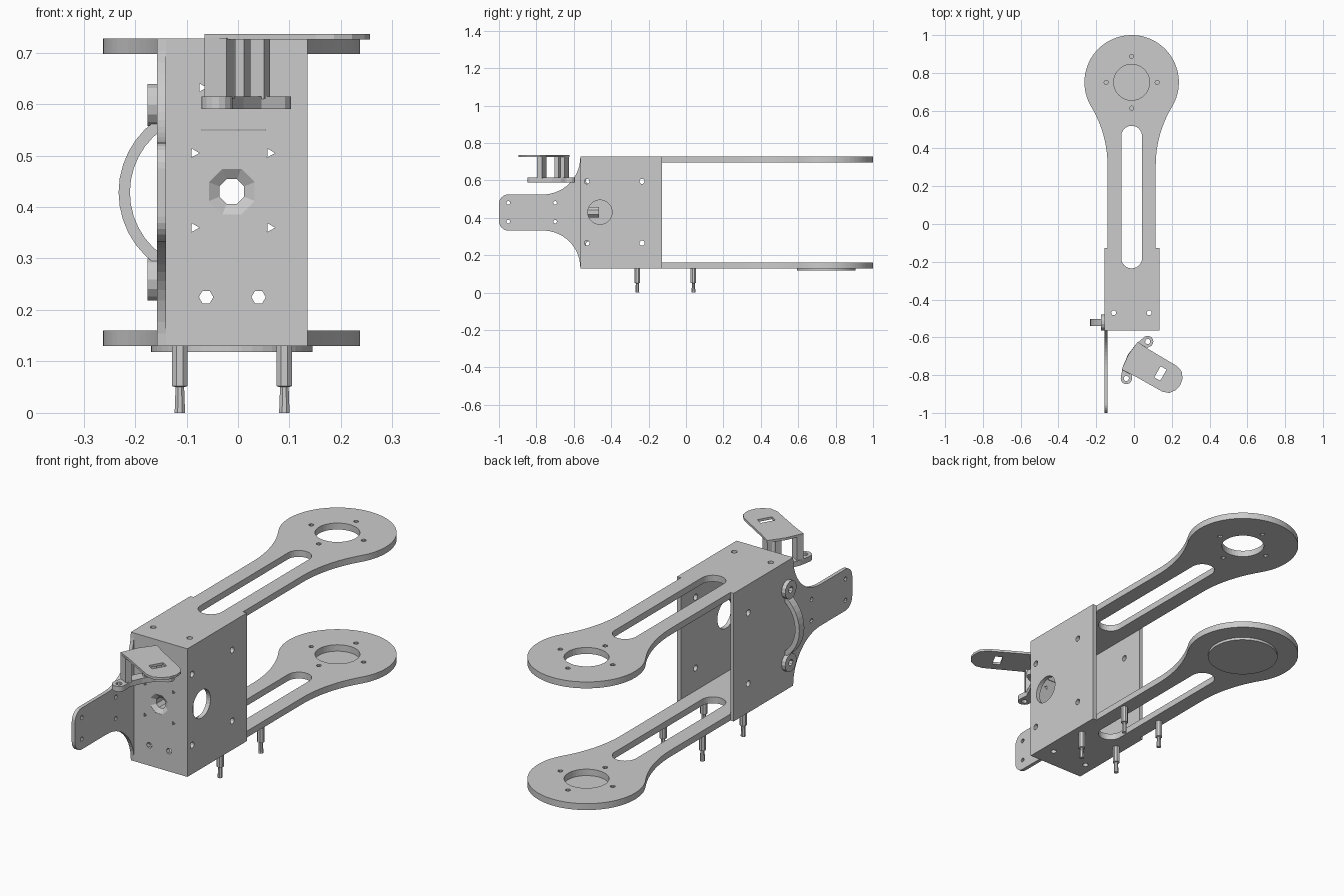
import bpy, bmesh
from math import sin, cos, pi, hypot, atan2, radians
from mathutils import Matrix, Vector

if "Cube" in bpy.data.objects:
    bpy.data.objects.remove(bpy.data.objects["Cube"])


def frame(x, y, z, o=(0, 0, 0)):
    m = Matrix((x, y, z)).transposed().to_4x4()
    m.translation = Vector(o)
    return m


TOP = frame((1, 0, 0), (0, 1, 0), (0, 0, 1))        # outline in x,y  depth z
SIDE = frame((0, 1, 0), (0, 0, 1), (1, 0, 0))       # outline in y,z  depth x
FRONT = frame((1, 0, 0), (0, 0, 1), (0, -1, 0))     # outline in x,z  depth -y


def arc(cx, cy, r, a0, a1, n):
    return [(cx + r * cos(a0 + (a1 - a0) * i / n), cy + r * sin(a0 + (a1 - a0) * i / n))
            for i in range(n + 1)]


def circle(cx, cy, r, n=16, a=0):
    return arc(cx, cy, r, a, a + 2 * pi, n)[:-1]


def rect(x0, y0, x1, y1):
    return [(x0, y0), (x1, y0), (x1, y1), (x0, y1)]


def plate(name, loops, d0, d1, m):
    """Flat plate with holes: first loop is the outline, the rest are cut-outs."""
    cu = bpy.data.curves.new(name, 'CURVE')
    cu.dimensions, cu.fill_mode, cu.extrude = '2D', 'BOTH', abs(d1 - d0) / 2
    for pts in loops:
        s = cu.splines.new('POLY')
        s.points.add(len(pts) - 1)
        for p, q in zip(s.points, pts):
            p.co = (q[0], q[1], 0, 1)
        s.use_cyclic_u = True
    tmp = bpy.data.objects.new(name + "_curve", cu)
    bpy.context.collection.objects.link(tmp)
    me = bpy.data.meshes.new_from_object(tmp.evaluated_get(bpy.context.evaluated_depsgraph_get()))
    bpy.data.objects.remove(tmp)
    me.transform(m @ Matrix.Translation((0, 0, (d0 + d1) / 2)))
    bm = bmesh.new()
    bm.from_mesh(me)
    bmesh.ops.remove_doubles(bm, verts=bm.verts, dist=1e-5)
    bmesh.ops.recalc_face_normals(bm, faces=bm.faces)
    bm.to_mesh(me)
    bm.free()
    for p in me.polygons:
        p.use_smooth = False
    ob = bpy.data.objects.new(name, me)
    bpy.context.collection.objects.link(ob)
    return ob


def lathe(name, rings, n, m, closed=False):
    """Turned part from (radius, depth) rings around the frame's depth axis."""
    bm = bmesh.new()
    vs = [[bm.verts.new(m @ Vector((x, y, d))) for x, y in circle(0, 0, r, n, pi / n)]
          for r, d in rings]
    pairs = list(zip(vs, vs[1:])) + ([(vs[-1], vs[0])] if closed else [])
    for a, b in pairs:
        for i in range(n):
            bm.faces.new((a[i], a[(i + 1) % n], b[(i + 1) % n], b[i]))
    if not closed:
        bm.faces.new(vs[0])
        bm.faces.new(vs[-1])
    bmesh.ops.recalc_face_normals(bm, faces=bm.faces)
    me = bpy.data.meshes.new(name)
    bm.to_mesh(me)
    bm.free()
    ob = bpy.data.objects.new(name, me)
    bpy.context.collection.objects.link(ob)
    return ob


# Long arms: round head, filleted neck, wide plate between the side walls
CX, CY, R, HW, FR = -0.0125, 0.75, 0.25, 0.1275, 0.6
dx = HW + FR
dy = (( R + FR) ** 2 - dx ** 2) ** 0.5
a = atan2(-dy, dx)
right = [(CX + HW, -0.565)] + arc(CX + dx, CY - dy, FR, pi, a + pi, 12)[::1]
left = [(2 * CX - x, y) for x, y in reversed(right)]
head = arc(CX, CY, R, a, pi - a, 56)[1:-1]
outline = right + head + left
slot = arc(CX, 0.465, 0.055, 0, pi, 16) + arc(CX, -0.18, 0.055, pi, 2 * pi, 16)
holes = [circle(CX, CY, 0.095, 40), slot]
holes += [circle(CX + 0.135 * cos(k * pi / 2), CY + 0.137 * sin(k * pi / 2), 0.011, 10) for k in range(4)]
holes += [circle(x, -0.47, 0.013, 12) for x in (-0.108, 0.08)]
plate("upper_arm", [outline] + holes, 0.697, 0.727, TOP)
plate("lower_arm", [outline] + holes, 0.13, 0.16, TOP)
plate("lower_arm_cap", [circle(CX, CY, 0.157, 48)], 0.118, 0.13, TOP)

# Side walls, the left one continuing forward as a mounting tab
bolt = [circle(y, z, 0.014, 12) for y in (-0.53, -0.235) for z in (0.265, 0.595)]
plate("right_wall", [rect(-0.565, 0.13, -0.127, 0.727)] + bolt + [circle(-0.46, 0.43, 0.065, 32)],
      0.115, 0.135, SIDE)
ZC = 0.4285
upper = [(-0.127, 0.727), (-0.565, 0.727)] + arc(-0.765, 0.725, 0.2, 0, -pi / 2, 14)
upper += arc(-0.95, 0.475, 0.05, pi / 2, pi, 6)
tab = upper + [(y, 2 * ZC - z) for y, z in reversed(upper)]
tab_holes = [circle(y, z, 0.01, 10) for y in (-0.95, -0.7) for z in (0.38, 0.48)]
plate("left_wall_with_tab", [tab] + bolt + tab_holes, -0.157, -0.14, SIDE)

# Front wall with nut opening and small holes
tri = [circle(x, z, 0.01, 3, pi / 2 + 0.5) for x in (-0.085, 0.062) for z in (0.36, 0.505)]
tri += [circle(-0.07, 0.632, 0.009, 3)]
front_holes = [circle(-0.012, 0.43, 0.048, 8, pi / 8)] + tri
front_holes += [circle(x, 0.225, 0.014, 6) for x in (-0.062, 0.04)]
front_holes += [rect(-0.07, 0.549, 0.053, 0.551)]
plate("front_wall", [rect(-0.14, 0.16, 0.115, 0.697)] + front_holes, 0.545, 0.565, FRONT)
lathe("front_socket", [(0.048, 0.564), (0.026, 0.55), (0.026, 0.465), (0.03, 0.465),
                       (0.03, 0.54), (0.048, 0.546)], 8,
      Matrix.Translation((-0.012, 0, 0.43)) @ FRONT, closed=True)

# Pins under the lower arm
for i, x in enumerate((-0.113, 0.09)):
    for j, y in enumerate((-0.26, 0.04)):
        lathe(f"pin_{i}{j}", [(0.016, 0.132), (0.016, 0.052), (0.009, 0.05), (0.011, 0)], 8,
              Matrix.Translation((x, y, 0)))

# Bowed handle with round lugs on the left wall
h = radians(54.5)
bow = arc(-0.06, ZC, 0.172, pi - h, pi + h, 12) + arc(-0.06, ZC, 0.15, pi + h, pi - h, 12)
plate("handle_bow", [bow], 0.503, 0.54, FRONT)
for n, z in (("upper", 0.598), ("lower", 0.259)):
    plate(f"handle_{n}_lug", [circle(-0.521, z, 0.042, 14), circle(-0.521, z, 0.015, 8)],
          -0.176, -0.156, SIDE)

# Tilted bracket in front: local u runs along its tongue, v across
c, s = cos(radians(-30)), sin(radians(-30))
BR = frame((c, s, 0), (-s, c, 0), (0, 0, 1), (0.016, -0.72, 0))
band = arc(0, 0.113, 0.03, -pi / 4, pi * 0.85, 8)
band += [(-0.047, 0.07), (-0.056, 0), (-0.047, -0.07)]
band += arc(0, -0.113, 0.03, -pi * 0.85, pi / 4, 8) + [(0.0, -0.06), (-0.006, 0), (0.0, 0.06)]
plate("bracket_base", [band] + [circle(0, v, 0.014, 8) for v in (-0.113, 0.113)],
      0.59, 0.615, BR)
tongue = [(-0.045, 0.085), (-0.054, 0), (-0.045, -0.085), (0.02, -0.08), (0.2, -0.078),
          (0.235, -0.066), (0.258, -0.035), (0.265, 0), (0.258, 0.035), (0.235, 0.066),
          (0.2, 0.078), (0.02, 0.08)]
plate("bracket_tongue", [tongue, rect(0.125, -0.034, 0.161, 0.034)], 0.725, 0.736, BR)
for n, v0, v1 in (("near", -0.085, -0.055), ("far", 0.06, 0.083)):
    plate(f"bracket_{n}_leg", [rect(-0.045, v0, 0.005, v1)], 0.61, 0.728, BR)
plate("bracket_middle_leg", [rect(-0.032, 0.012, -0.012, 0.038)], 0.61, 0.728, BR)
